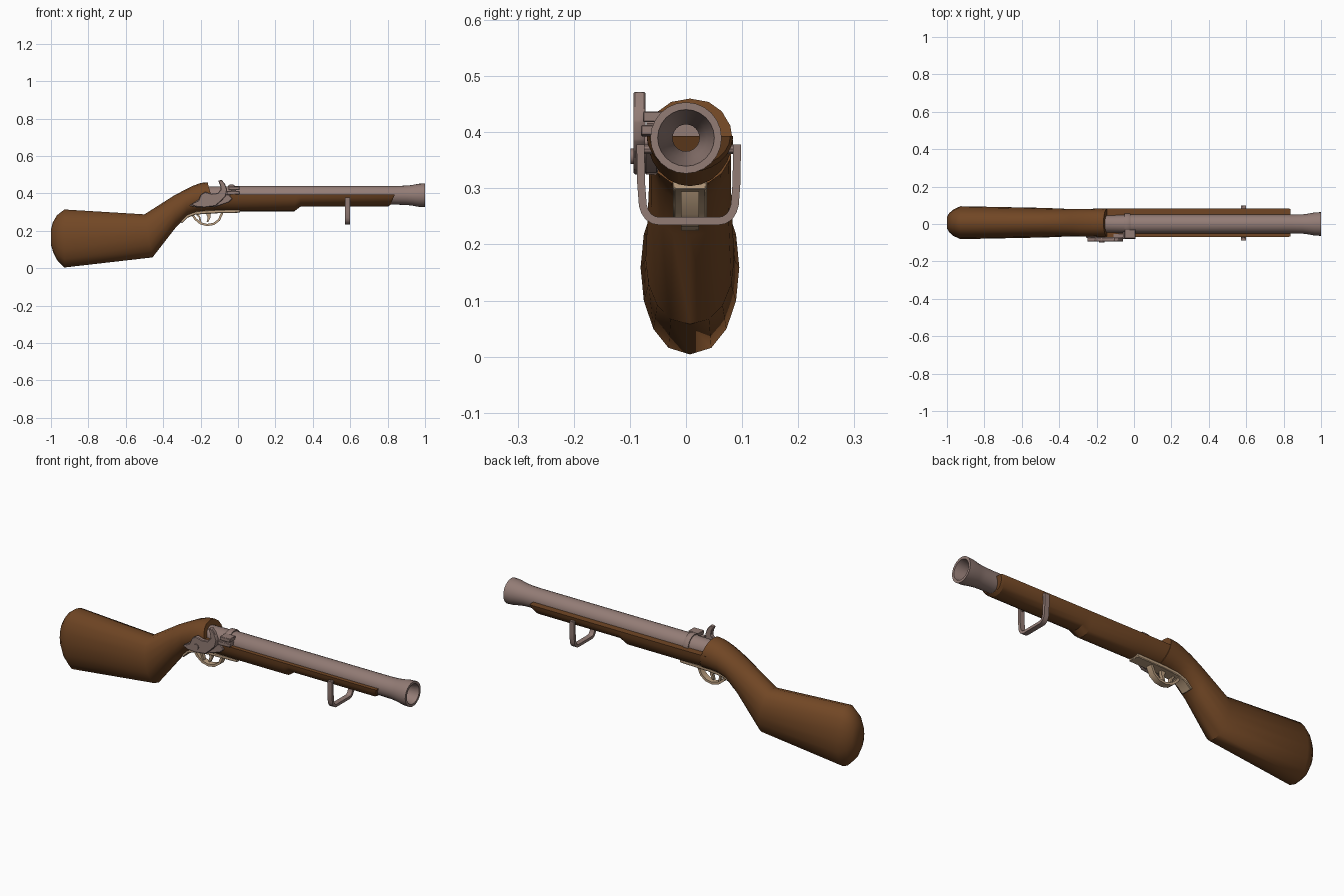
import bpy, bmesh, math
from mathutils import Vector

if "Cube" in bpy.data.objects:
    bpy.data.objects.remove(bpy.data.objects["Cube"])

CY = 0.007  # woodwork centre line in y


def material(name, rgb):
    m = bpy.data.materials.new(name)
    m.diffuse_color = (*rgb, 1)
    m.use_nodes = True
    m.node_tree.nodes["Principled BSDF"].inputs["Base Color"].default_value = m.diffuse_color
    return m


WOOD = material("brown wood", (0.165, 0.062, 0.018))
STEEL = material("warm grey steel", (0.29, 0.20, 0.178))
BRASS = material("pale brass", (0.50, 0.35, 0.22))


def finish(name, bm, mat, angle=38):
    bmesh.ops.recalc_face_normals(bm, faces=bm.faces)
    for f in bm.faces:
        f.smooth = True
    for e in bm.edges:
        e.smooth = e.is_manifold and e.calc_face_angle(0) < math.radians(angle)
    me = bpy.data.meshes.new(name)
    bm.to_mesh(me)
    bm.free()
    me.materials.append(mat)
    ob = bpy.data.objects.new(name, me)
    bpy.context.collection.objects.link(ob)
    return ob


def loft(name, rings, mat, angle=38):
    """Skin a list of closed rings of equal length and cap both ends."""
    bm = bmesh.new()
    vs = [[bm.verts.new(p) for p in r] for r in rings]
    n = len(vs[0])
    for a, b in zip(vs, vs[1:]):
        for i in range(n):
            j = (i + 1) % n
            bm.faces.new((a[i], a[j], b[j], b[i]))
    bm.faces.new(vs[0])
    bm.faces.new(vs[-1])
    return finish(name, bm, mat, angle)


def prism(name, pts, lo, hi, mat, axis='y', bevel=0.0):
    """Extrude an outline: (x, z) along y, or (y, z) along x."""
    place = (lambda p, d: (p[0], d, p[1])) if axis == 'y' else (lambda p, d: (d, p[0], p[1]))
    bm = bmesh.new()
    a = [bm.verts.new(place(p, lo)) for p in pts]
    b = [bm.verts.new(place(p, hi)) for p in pts]
    bm.faces.new(a)
    bm.faces.new(b)
    for i in range(len(a)):
        j = (i + 1) % len(a)
        bm.faces.new((a[i], a[j], b[j], b[i]))
    ob = finish(name, bm, mat, 35)
    if bevel:
        mod = ob.modifiers.new("bevel", 'BEVEL')
        mod.width, mod.segments = bevel, 1
    return ob


def ribbon(path, t):
    """Outline of a strip of thickness t around an open 2D path."""
    p = [Vector(q) for q in path]
    left, right = [], []
    for i, q in enumerate(p):
        d = (p[min(i + 1, len(p) - 1)] - p[max(i - 1, 0)]).normalized()
        nrm = Vector((-d.y, d.x)) * t / 2
        left.append(q + nrm)
        right.append(q - nrm)
    return left + right[::-1]


def disc(cx, cz, r, n=14):
    return [(cx + r * math.cos(2 * math.pi * i / n), cz + r * math.sin(2 * math.pi * i / n))
            for i in range(n)]


def revolve(name, profile, mat, n=24, cz=0.39):
    """Spin an (x, radius) profile about the barrel axis."""
    return loft(name, [[(x, r * math.cos(2 * math.pi * i / n), cz + r * math.sin(2 * math.pi * i / n))
                        for i in range(n)] for x, r in profile], mat)


# Butt and wrist: slanted oval rings (top x, top z, bottom x, bottom z, half width)
def oval(tx, tz, bx, bz, w, n=16):
    ring = []
    for i in range(n):
        a = 2 * math.pi * i / n
        s, c = math.sin(a), math.cos(a)
        k = (1 + c) / 2
        ring.append((bx + (tx - bx) * k, CY + w * math.copysign(abs(s) ** 0.87, s), bz + (tz - bz) * k))
    return ring


stock = [(-1.0, .205, -1.0, .125, .030), (-.99, .245, -.988, .085, .050),
         (-.968, .283, -.966, .042, .070), (-.928, .314, -.928, .004, .088),
         (-.50, .288, -.457, .058, .079), (-.34, .39, -.335, .215, .073),
         (-.286, .418, -.27, .280, .073), (-.24, .441, -.22, .298, .074),
         (-.20, .456, -.17, .303, .076), (-.163, .460, -.12, .304, .077)]
loft("stock", [oval(*s) for s in stock], WOOD, 42)


# Fore-end: half-oval trough under the barrel (top x, bottom x, depth, half width)
def trough(tx, bx, depth, w=.077, n=12):
    ring = []
    for i in range(n + 1):
        a = math.pi * i / n
        s = math.sin(a)
        ring.append((tx + (bx - tx) * s, CY + w * math.cos(a), .393 - depth * s))
    return ring


fore = [(-.17, -.17, .087, .075), (.0, .0, .089), (.31, .30, .089),
        (.334, .334, .064), (.825, .80, .064), (.838, .815, .054, .072)]
loft("fore_end", [trough(*f) for f in fore], WOOD, 30)

# Barrel with flared, hollow muzzle
revolve("barrel", [(-.16, .046), (-.055, .048), (-.05, .050), (.84, .050), (.90, .0515), (.93, .055),
                   (.965, .0615), (1.0, .0635), (1.0, .0505), (.93, .037), (.86, .024), (.78, .024)], STEEL)
revolve("breech_ring", [(-.05, .044), (-.05, .055), (-.045, .057), (-.025, .057), (-.02, .055), (-.02, .044)], STEEL)

# Lock plate, hammer and screw on the front side
prism("lock_plate", [(-.26, .335), (-.22, .325), (-.12, .328), (-.05, .352), (-.03, .372),
                     (-.05, .395), (-.14, .392), (-.20, .375)], -.074, -.05, STEEL, bevel=.003)
prism("hammer", [(-.252, .342), (-.225, .329), (-.18, .325), (-.12, .333), (-.09, .36), (-.066, .385),
                 (-.058, .42), (-.07, .452), (-.088, .473), (-.106, .467), (-.096, .445), (-.092, .422),
                 (-.108, .402), (-.14, .398), (-.175, .408), (-.198, .395), (-.212, .362)],
      -.094, -.072, STEEL, bevel=.003)
prism("lock_screw", disc(-.172, .357, .014), -.099, -.09, STEEL)

# Pan and cover beside the breech
prism("pan", [(-.06, .392), (.008, .395), (.008, .413), (-.06, .413)], -.08, -.04, STEEL, bevel=.002)
prism("pan_cover", [(-.05, .418), (.008, .418), (.008, .437), (-.05, .437)], -.077, -.03, STEEL, bevel=.002)
prism("pan_pivot", disc(-.025, .416, .014, 10), -.07, -.04, STEEL)

# Trigger plate, guard and trigger
prism("trigger_plate", ribbon([(-.305, .247), (-.275, .277), (-.23, .295), (-.15, .302), (.01, .306)], .018),
      CY - .030, CY + .030, BRASS, bevel=.003)
guard = [(-.245, .288), (-.228, .263), (-.20, .240), (-.165, .231), (-.13, .237), (-.102, .257), (-.083, .30)]
prism("trigger_guard", ribbon(guard, .012), CY - .016, CY + .016, BRASS)
prism("trigger", [(-.175, .30), (-.145, .30), (-.147, .272), (-.16, .246), (-.168, .246), (-.162, .272)],
      CY - .008, CY + .008, BRASS)
prism("guard_spur", ribbon([(-.225, .295), (-.205, .272), (-.20, .243)], .009), CY - .01, CY + .01, BRASS)

# Sling loop: rounded U across the fore-end
half = [(.086, .378), (.085, .31), (.082, .27)]
half += [(.054 + .026 * math.cos(math.radians(a)), .268 - .026 * math.sin(math.radians(a)))
         for a in (20, 45, 70, 90)]
loop_path = [(CY - .002 + y, z) for y, z in half] + [(CY - .002 - y, z) for y, z in half[::-1]]
prism("sling_loop", ribbon(loop_path, .014), .572, .598, STEEL, axis='x')
# Small pins holding the loop to the wood
for side in (-1, 1):
    y0, y1 = sorted((CY + side * .06, CY + side * .086))
    prism("sling_pin", disc(.585, .37, .009, 10), y0, y1, STEEL)
